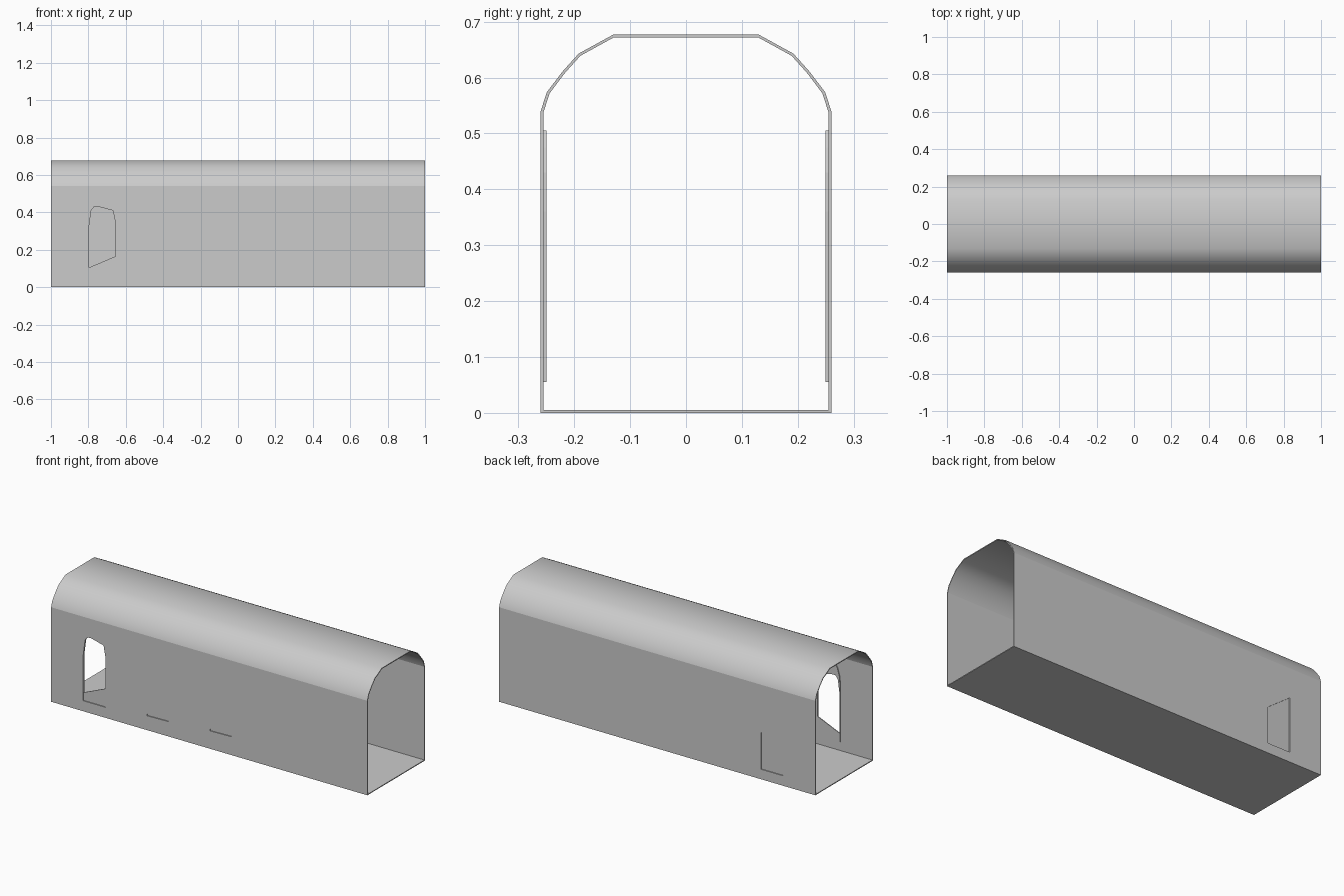
import bpy, bmesh

if "Cube" in bpy.data.objects:
    bpy.data.objects.remove(bpy.data.objects["Cube"])

# half cross-section (y, z) of outer and inner skins
OUTER = [(0.26, 0), (0.26, 0.54), (0.249, 0.574), (0.22, 0.612), (0.192, 0.643), (0.13, 0.677)]
INNER = [(0.255, 0.005), (0.255, 0.538), (0.244, 0.572), (0.216, 0.609), (0.189, 0.639), (0.129, 0.672)]


def finish(name, bm):
    bmesh.ops.recalc_face_normals(bm, faces=bm.faces)
    me = bpy.data.meshes.new(name)
    bm.to_mesh(me)
    bm.free()
    ob = bpy.data.objects.new(name, me)
    bpy.context.collection.objects.link(ob)
    return ob


def slab(name, pts, y0, y1):
    """Prism from an (x, z) outline between two y planes."""
    bm = bmesh.new()
    a = [bm.verts.new((x, y0, z)) for x, z in pts]
    b = [bm.verts.new((x, y1, z)) for x, z in pts]
    n = len(pts)
    bm.faces.new(a)
    bm.faces.new(b)
    for i in range(n):
        j = (i + 1) % n
        bm.faces.new((a[i], a[j], b[j], b[i]))
    return finish(name, bm)


def cut(target, name, pts, y0, y1):
    c = slab(name, pts, y0, y1)
    c.hide_render = True
    c.hide_set(True)
    m = target.modifiers.new(name, 'BOOLEAN')
    m.operation = 'DIFFERENCE'
    m.solver = 'EXACT'
    m.object = c


# hollow body: vaulted tube open at both ends
bm = bmesh.new()
rings = []
for half in (OUTER, INNER):
    loop = half + [(-y, z) for y, z in reversed(half)]
    rings.append([[bm.verts.new((x, y, z)) for y, z in loop] for x in (-1, 1)])
(oa, ob_), (ia, ib) = rings
n = len(oa)
for i in range(n):
    j = (i + 1) % n
    roof = 1 <= i < n - 2
    for quad, smooth in (((oa[i], oa[j], ob_[j], ob_[i]), roof),
                         ((ia[i], ia[j], ib[j], ib[i]), roof),
                         ((oa[i], oa[j], ia[j], ia[i]), False),
                         ((ob_[i], ob_[j], ib[j], ib[i]), False)):
        bm.faces.new(quad).smooth = smooth
body = finish("body_shell", bm)


# arched window panels fixed to the inside of the walls
def arch(cx):
    right = [(0.074, 0.055), (0.074, 0.36), (0.069, 0.43), (0.055, 0.475), (0.035, 0.505)]
    return [(cx + x, z) for x, z in right] + [(cx - x, z) for x, z in reversed(right)]


door_x = -0.726
door_panel = slab("front_door_panel", arch(door_x), -0.255, -0.25)
slab("back_door_panel", arch(door_x), 0.255, 0.25)
for k, cx in enumerate((-0.326, 0.074)):
    slab(f"front_window_panel_{k + 1}", arch(cx), -0.255, -0.25)

# doorway: full opening in the wall, slanted sill left in the panel
top = [(-0.656, 0.345), (-0.668, 0.41), (-0.745, 0.43), (-0.77, 0.43), (-0.785, 0.41), (-0.797, 0.32)]
cut(body, "doorway_cutter", [(-0.797, 0.06), (-0.656, 0.06)] + top, -0.3, -0.2549)
cut(door_panel, "panel_cutter", [(-0.797, 0.105), (-0.656, 0.165)] + top, -0.3, -0.2)

# recess with slanted top in the back wall
cut(body, "back_recess_cutter", [(-0.797, 0.057), (-0.655, 0.057), (-0.655, 0.265), (-0.797, 0.37)], 0.2549, 0.3)

# narrow slots in the front wall
for k, (cx, z) in enumerate(((-0.326, 0.088), (0.074, 0.108))):
    cut(body, f"slot_cutter_{k + 1}",
        [(cx - 0.068, z - 0.006), (cx + 0.068, z - 0.003), (cx + 0.068, z + 0.006), (cx - 0.068, z + 0.004)],
        -0.3, -0.2549)
